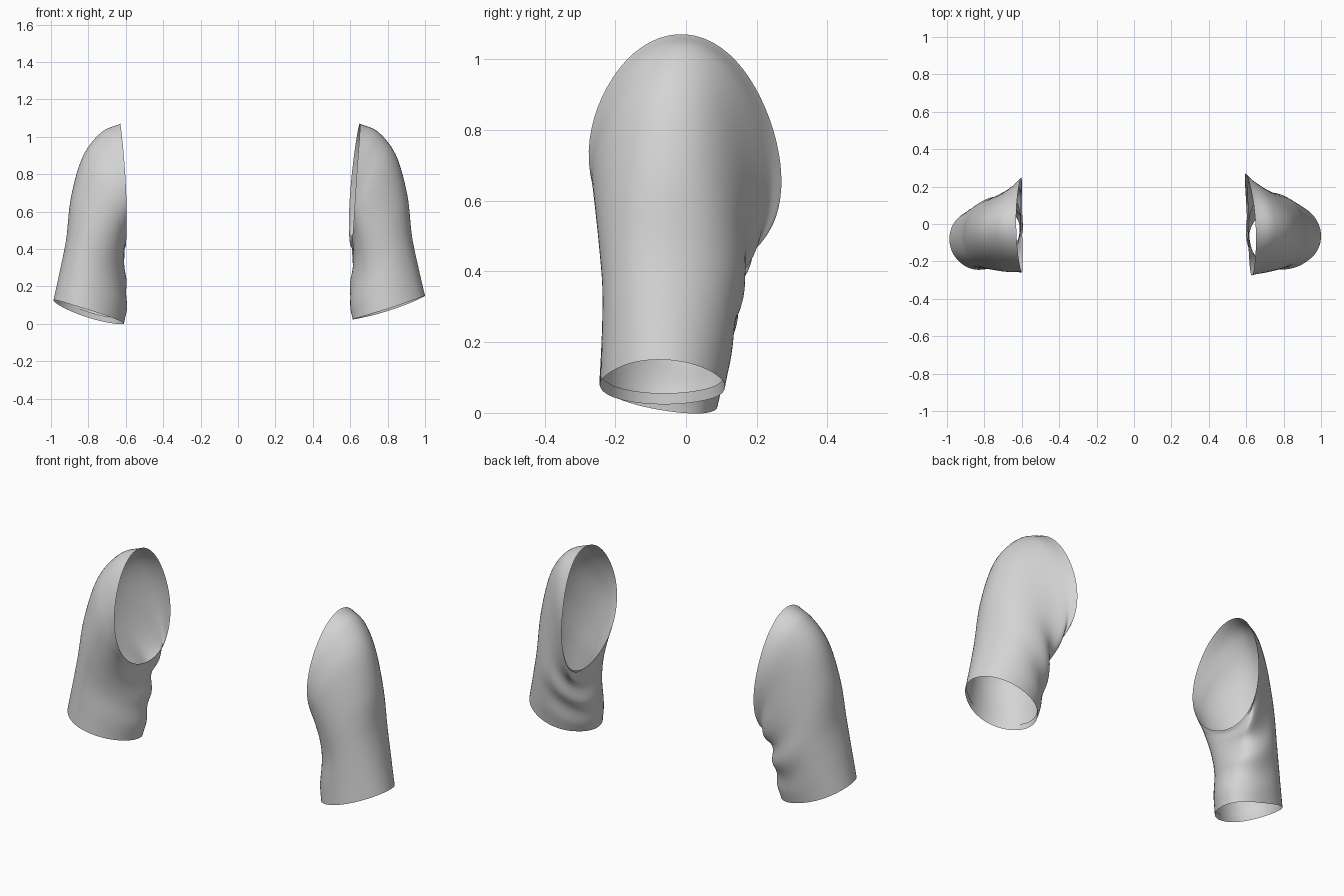
import bpy
import bmesh
from math import cos, sin, pi, tau
from mathutils import Vector

SEGMENTS, ROWS = 64, 42

# Guide rings from cuff to armhole: outer, front, inner and back point of each
RINGS = [
    ((1.0, -.06, .15), (.83, -.22, .09), (.635, -.05, .03), (.82, .11, .075)),
    ((.965, -.055, .30), (.81, -.22, .22), (.615, -.04, .12), (.80, .13, .20)),
    ((.93, -.05, .47), (.79, -.222, .36), (.615, -.02, .22), (.78, .15, .33)),
    ((.905, -.04, .69), (.75, -.235, .50), (.62, 0, .31), (.74, .165, .46)),
    ((.845, -.02, .90), (.69, -.25, .64), (.62, .02, .39), (.67, .195, .58)),
    ((.75, 0, 1.025), (.655, -.255, .70), (.615, .03, .42), (.63, .23, .65)),
    ((.65, 0, 1.07), (.63, -.26, .74), (.605, .04, .44), (.60, .26, .70)),
]

# The right sleeve hangs slightly lower and more twisted at its cuff
RIGHT_CUFF = ((0, -.02, -.02), (.02, -.015, 0), (-.015, .06, -.03), (-.02, -.005, -.045))
RIGHT_ARMHOLE = ((-.02, 0, 0), (-.03, .01, 0), (-.005, 0, -.005), (.005, -.02, 0))

# Fullness of the cloth at ring corners: angle, amount at cuff, amount at armhole
FULLNESS = {
    1: ((.75 * pi, .04, .03), (1.25 * pi, 0, .015)),
    -1: ((.75 * pi, .045, .018), (1.25 * pi, -.035, .015), (.25 * pi, -.028, 0)),
}


def spline(points, t):
    """Smooth curve through the points, t from 0 to 1."""
    last = len(points) - 1
    i = min(int(t * last), last - 1)
    f = t * last - i
    b, c = points[i], points[i + 1]
    a = points[i - 1] if i else 2 * b - c
    d = points[i + 2] if i + 2 <= last else 2 * c - b
    return b + f / 2 * (c - a + f * (2 * a - 5 * b + 4 * c - d
                                     + f * (3 * (b - c) + d - a)))


def lobe(angle, peak):
    return max(0, cos(angle - peak)) ** 2


def fold(t, angle, side):
    """Soft cloth creases gathered below the armhole."""
    slant = .8 * sin(angle * 2 + side)
    return .011 * sin(pi * t) * lobe(angle, 1.22 * pi) * sin(tau * 3.3 * t + slant)


def fullness(t, angle, side):
    """Corners that stand out from, or sink into, the plain oval."""
    return sum(lobe(angle, peak) * (cuff * (1 - t) ** 2 + armhole * t)
               for peak, cuff, armhole in FULLNESS[side])


def ring(t, side):
    """One closed cross-section of the sleeve."""
    guides = []
    for k in range(4):
        p = spline([Vector(r[k]) for r in RINGS], t)
        if side < 0:
            p += Vector(RIGHT_CUFF[k]) * (1 - t) + Vector(RIGHT_ARMHOLE[k]) * t
        guides.append(p)
    o, f, i, b = guides
    centre = (o + f + i + b) / 4
    points = []
    for n in range(SEGMENTS):
        a = tau * n / SEGMENTS
        p = (centre + (o - i) / 2 * cos(a) + (f - b) / 2 * sin(a)
             + (o + i - f - b) / 4 * cos(2 * a))
        p += (p - centre).normalized() * (fold(t, a, side) + fullness(t, a, side))
        points.append(p)
    return points, centre


def make_sleeve(name, side, material):
    bm = bmesh.new()
    # Hem turned up inside the cuff
    cuff, centre = ring(0, side)
    rows = [[centre + (p - centre) * .975 + Vector((-.004, 0, .03)) for p in cuff]]
    # Sleeve wall
    rows += [ring(n / ROWS, side)[0] for n in range(ROWS + 1)]
    loops = [[bm.verts.new((p.x * side, p.y, p.z)) for p in row] for row in rows]
    for low, high in zip(loops, loops[1:]):
        for n in range(SEGMENTS):
            m = (n + 1) % SEGMENTS
            quad = [low[n], low[m], high[m], high[n]]
            bm.faces.new(quad[::-side])
    mesh = bpy.data.meshes.new(name)
    bm.to_mesh(mesh)
    bm.free()
    mesh.materials.append(material)
    sleeve = bpy.data.objects.new(name, mesh)
    bpy.context.collection.objects.link(sleeve)
    bpy.ops.object.select_all(action='DESELECT')
    sleeve.select_set(True)
    bpy.context.view_layer.objects.active = sleeve
    bpy.ops.object.shade_smooth_by_angle(angle=1.2)


cube = bpy.data.objects.get("Cube")
if cube:
    bpy.data.objects.remove(cube, do_unlink=True)

# Plain grey cloth
cloth = bpy.data.materials.new("grey_cloth")
cloth.use_nodes = True
colour = (.66, .66, .66, 1)
cloth.diffuse_color = colour
cloth.node_tree.nodes["Principled BSDF"].inputs["Base Color"].default_value = colour

make_sleeve("left_sleeve", 1, cloth)
make_sleeve("right_sleeve", -1, cloth)
